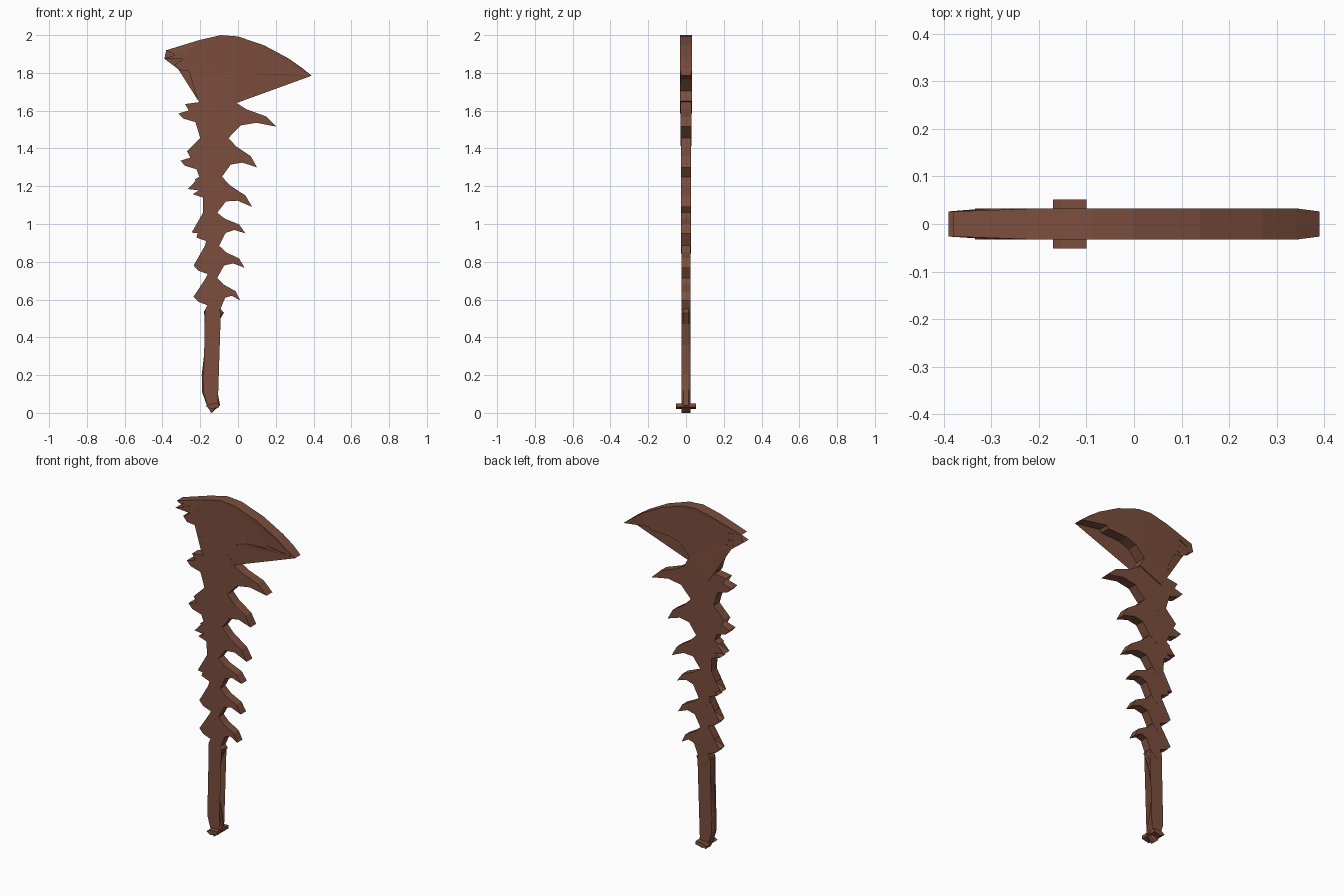
import bpy, bmesh
from mathutils import Vector

if "Cube" in bpy.data.objects:
    bpy.data.objects.remove(bpy.data.objects["Cube"])

brown = bpy.data.materials.new("reddish brown")
brown.diffuse_color = (0.20, 0.076, 0.046, 1)
brown.use_nodes = True
brown.node_tree.nodes["Principled BSDF"].inputs["Base Color"].default_value = brown.diffuse_color


def plate(name, outline, half, edge=None, pull=1.0, axis=-0.155):
    """Solid plate from an x,z outline. With edge set, the rim is only that
    half-thick and the two faces are pulled toward the axis (chamfered)."""
    layers = [(-half, pull), (half, pull)]
    if edge:
        layers = [(-half, pull), (-edge, 1), (edge, 1), (half, pull)]
    bm = bmesh.new()
    rings = []
    for y, s in layers:
        ring = []
        for x, z in outline:
            thin = 0.8 if abs(x) > 0.37 else 1      # tips are slightly thinner
            ring.append(bm.verts.new((axis + (x - axis) * s, y * thin, z)))
        rings.append(ring)
    n = len(outline)
    for a, b in zip(rings, rings[1:]):
        for i in range(n):
            j = (i + 1) % n
            bm.faces.new((a[i], a[j], b[j], b[i]))
    caps = [bm.faces.new(rings[0]), bm.faces.new(rings[-1])]
    bmesh.ops.triangulate(bm, faces=caps)
    bmesh.ops.recalc_face_normals(bm, faces=bm.faces)
    me = bpy.data.meshes.new(name)
    bm.to_mesh(me)
    bm.free()
    me.materials.append(brown)
    ob = bpy.data.objects.new(name, me)
    bpy.context.collection.objects.link(ob)


def segment_outline(top, low, spike, barb):
    """Spine segment between two waists (left x, right x, z), with a hooked
    spike on the right, ragged barbs on the left and a pointed lower end."""
    top_l, top_r = Vector((top[0], top[2])), Vector((top[1], top[2]))
    low_l, low_r = Vector((low[0], low[2])), Vector((low[1], low[2]))
    t, b = Vector(spike), Vector(barb)
    d = (t - top_r).normalized()
    out = Vector((-d.y, d.x))                       # outward from spike's back
    inner = b.x + 0.3 * (low_l.x - b.x) + 0.04      # root of the barbs
    return [
        top_r, top_r.lerp(t, 0.28) - out * 0.002, top_r.lerp(t, 0.7) + out * 0.018, t,
        t.lerp(low_r, 0.42) + Vector((0, 0.046)), t.lerp(low_r, 0.75) + Vector((0, 0.052)),
        low_r, (low_l + low_r) / 2 - Vector((0.01, 0.042)), low_l,
        (inner + 0.015, b.y - 0.045), (b.x + 0.025, b.y - 0.027), (inner, b.y - 0.008),
        b, (inner + 0.01, b.y + 0.025), (b.x + 0.035, b.y + 0.05), top_l]


# Large axe-like head: crest, hooked blade, neck, ragged rear barbs
plate("head_blade", [
    (-.38, 1.92), (-.2, 1.975), (-.09, 2), (0, 1.993), (.14, 1.945), (.27, 1.875),
    (.34, 1.825), (.39, 1.785), (.215, 1.812), (.205, 1.795), (.08, 1.79), (.01, 1.765),
    (-.045, 1.705), (-.015, 1.65), (-.16, 1.585), (-.215, 1.66), (-.21, 1.72),
    (-.26, 1.81), (-.31, 1.815), (-.275, 1.838), (-.335, 1.845), (-.29, 1.872),
    (-.39, 1.875), (-.29, 1.91)], 0.033)

# Spine segments, top to bottom
waists = [(-.21, -.015, 1.645), (-.2, -.05, 1.455), (-.205, -.085, 1.25), (-.185, -.11, 1.06),
          (-.175, -.1, .885), (-.17, -.11, .715), (-.175, -.095, .545)]
spikes = [(.205, 1.515), (.1, 1.3), (.075, 1.09), (.04, .95), (.035, .768), (.012, .595)]
barbs = [(-.315, 1.585), (-.305, 1.335), (-.265, 1.185), (-.245, .955), (-.235, .78), (-.235, .615)]
for i in range(6):
    outline = segment_outline(waists[i], waists[i + 1], spikes[i], barbs[i])
    plate(f"spine_segment_{i + 1}", outline, 0.028 - 0.0008 * i)

# Curved grip with chamfered long edges
plate("grip", [
    (-.1, .56), (-.075, .53), (-.11, .47), (-.135, .36), (-.13, .2), (-.11, .12),
    (-.095, .04), (-.14, 0), (-.165, .04), (-.19, .11), (-.192, .2), (-.17, .39),
    (-.18, .54)], 0.023, 0.012, 0.8)

# Pommel cross piece through the grip end
plate("pommel", [(-.17, .035), (-.145, .02), (-.1, .03), (-.1, .05), (-.15, .048)], 0.052)
